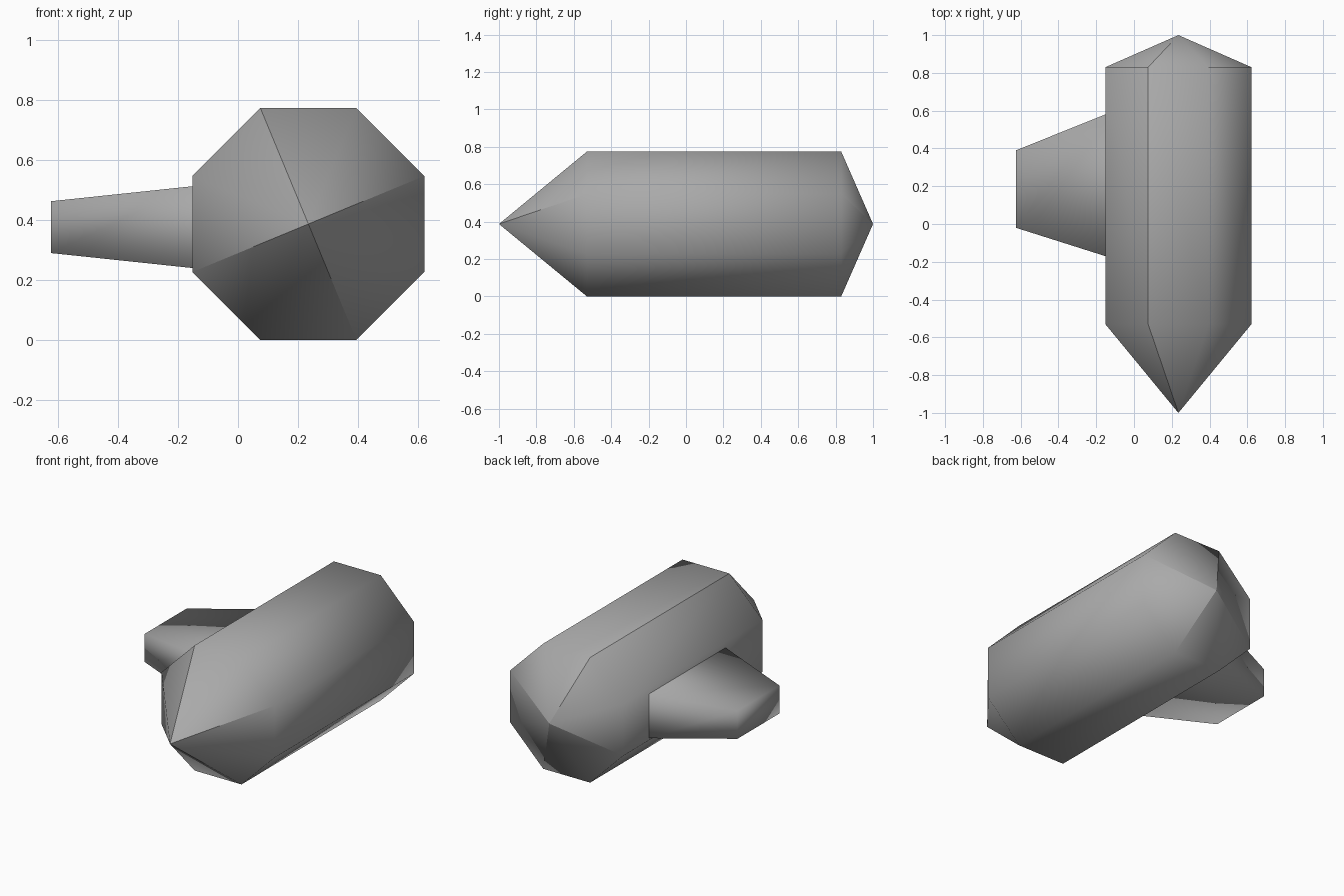
import bpy, bmesh, math

default_cube = bpy.data.objects.get("Cube")
if default_cube:
    bpy.data.objects.remove(default_cube, do_unlink=True)

# Single plain grey finish
grey = bpy.data.materials.new("plain_grey")
grey.use_nodes = True
colour = (0.4, 0.4, 0.4, 1)
grey.diffuse_color = colour
bsdf = next(n for n in grey.node_tree.nodes if n.type == "BSDF_PRINCIPLED")
bsdf.inputs["Base Color"].default_value = colour


def finish(bm, name):
    """Turn a bmesh into a smooth-shaded object."""
    bmesh.ops.recalc_face_normals(bm, faces=bm.faces)
    for f in bm.faces:
        f.smooth = True
    mesh = bpy.data.meshes.new(name)
    bm.to_mesh(mesh)
    bm.free()
    mesh.materials.append(grey)
    obj = bpy.data.objects.new(name, mesh)
    bpy.context.collection.objects.link(obj)
    return obj


def bridge(bm, a, b):
    """Join two equal loops of vertices with quads."""
    n = len(a)
    for i in range(n):
        j = (i + 1) % n
        bm.faces.new((a[i], a[j], b[j], b[i]))


# Body: eight-sided barrel with a long front point and a short rear point
SIDES, CX, CZ, APOTHEM = 8, 0.235, 0.387, 0.387
radius = APOTHEM / math.cos(math.pi / SIDES)
bm = bmesh.new()
rings = []
for y, tip_y in ((-0.53, -1.0), (0.83, 1.0)):
    ring = []
    for k in range(SIDES):
        a = (k + 0.5) * math.tau / SIDES
        ring.append(bm.verts.new((CX + radius * math.cos(a), y, CZ + radius * math.sin(a))))
    tip = bm.verts.new((CX, tip_y, CZ))
    for k in range(SIDES):
        bm.faces.new((ring[k], ring[(k + 1) % SIDES], tip))
    # Every second edge of the point is creased
    for v in ring[::2]:
        bm.edges.get((v, tip)).smooth = False
    rings.append(ring)
bridge(bm, *rings)
# One crease runs the length of the barrel
bm.edges.get((rings[0][2], rings[1][2])).smooth = False
finish(bm, "body")

# Side stub: tapered block growing out of the flat side facet
bm = bmesh.new()
loops = []
for x, y0, y1, z0, z1 in ((-0.152, -0.17, 0.58, 0.24, 0.513),
                          (-0.625, -0.02, 0.39, 0.29, 0.463)):
    corners = ((y0, z0), (y1, z0), (y1, z1), (y0, z1))
    loops.append([bm.verts.new((x, y, z)) for y, z in corners])
bridge(bm, *loops)
bm.faces.new(loops[1])
finish(bm, "side_stub")
